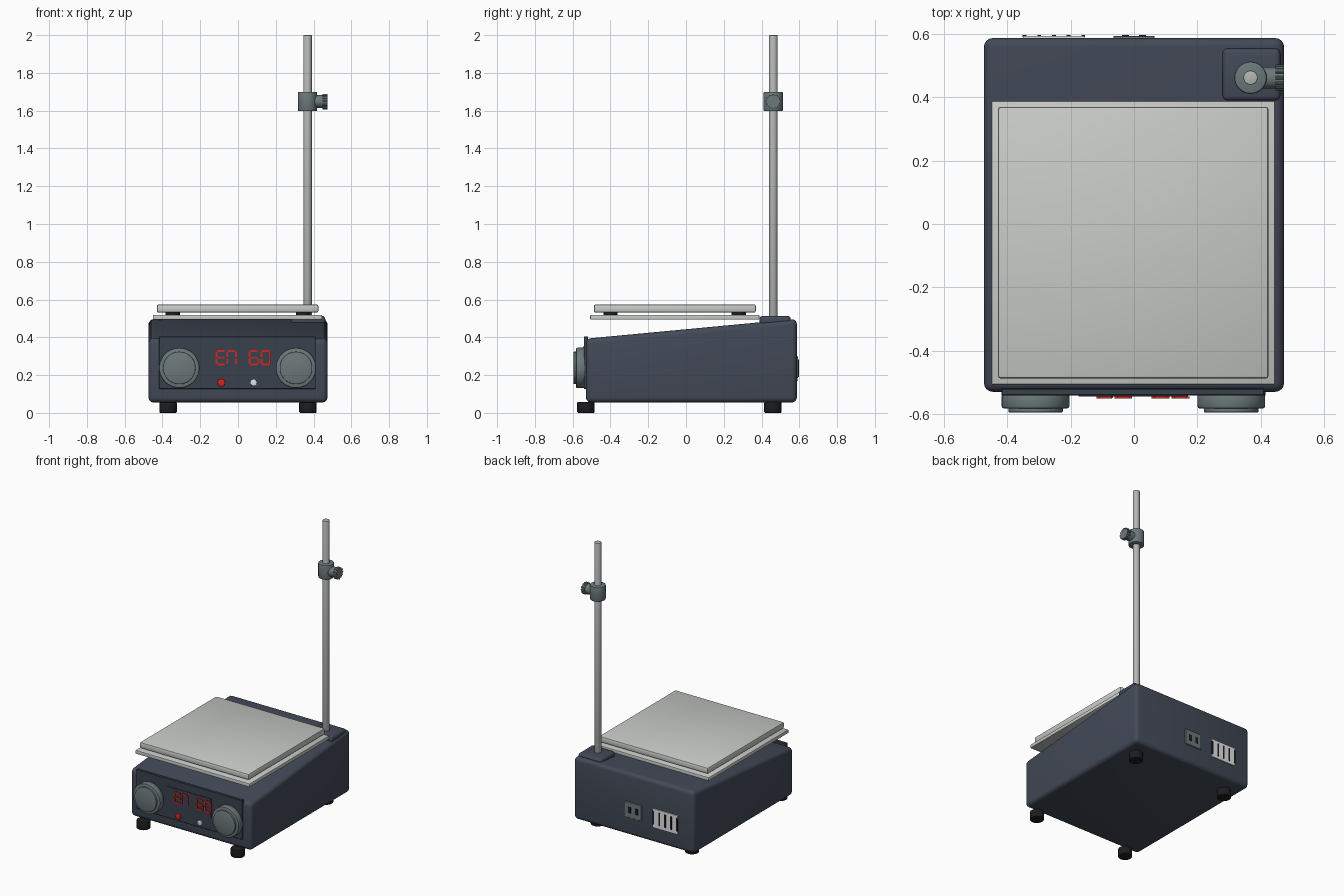
import bpy, bmesh, math
from mathutils import Matrix, Vector

if "Cube" in bpy.data.objects:
    bpy.data.objects.remove(bpy.data.objects["Cube"])


def material(name, rgb):
    m = bpy.data.materials.new(name)
    m.diffuse_color = (*rgb, 1)
    m.use_nodes = True
    m.node_tree.nodes["Principled BSDF"].inputs["Base Color"].default_value = m.diffuse_color
    return m


SLATE = material("slate housing", (0.055, 0.067, 0.095))
PANEL = material("panel navy", (0.042, 0.052, 0.075))
GREY = material("control grey", (0.15, 0.19, 0.195))
PLATE = material("plate light grey", (0.58, 0.60, 0.58))
STEEL = material("rod steel", (0.46, 0.47, 0.47))
BLACK = material("rubber black", (0.012, 0.012, 0.014))
RED = material("indicator red", (0.65, 0.02, 0.015))
WHITE = material("white", (0.75, 0.76, 0.75))


def finish(name, bm, mat, bevel=0.0, segs=3):
    """Bevel the hard edges, make the object and shade it."""
    bmesh.ops.recalc_face_normals(bm, faces=bm.faces[:])
    if bevel:
        hard = [e for e in bm.edges if e.calc_face_angle(0) > math.radians(50)]
        bmesh.ops.bevel(bm, geom=hard, offset=bevel, segments=segs, profile=0.5,
                        affect='EDGES', clamp_overlap=True)
    me = bpy.data.meshes.new(name)
    bm.to_mesh(me)
    bm.free()
    me.materials.append(mat)
    ob = bpy.data.objects.new(name, me)
    bpy.context.collection.objects.link(ob)
    bpy.ops.object.select_all(action='DESELECT')
    ob.select_set(True)
    bpy.context.view_layer.objects.active = ob
    bpy.ops.object.shade_smooth_by_angle(angle=math.radians(35))
    return ob


def box(name, x, y, z, mat, bevel=0.0, segs=2):
    """Box from (min, max) ranges."""
    bm = bmesh.new()
    size = [r[1] - r[0] for r in (x, y, z)]
    mid = [(r[0] + r[1]) / 2 for r in (x, y, z)]
    bmesh.ops.create_cube(bm, size=1, matrix=Matrix.Translation(mid) @ Matrix.Diagonal((*size, 1)))
    return finish(name, bm, mat, bevel, segs)


def rod(name, start, end, r, mat, sides=32, bevel=0.0):
    """Cylinder between two points."""
    a, b = Vector(start), Vector(end)
    turn = (b - a).to_track_quat('Z', 'Y').to_matrix().to_4x4()
    bm = bmesh.new()
    bmesh.ops.create_cone(bm, cap_ends=True, segments=sides, radius1=r, radius2=r,
                          depth=(b - a).length, matrix=Matrix.Translation((a + b) / 2) @ turn)
    return finish(name, bm, mat, bevel, 2)


# Wedge housing: side profile extruded across the width
profile = [(-0.53, 0.055), (0.587, 0.055), (0.587, 0.498), (-0.53, 0.393)]
bm = bmesh.new()
face = bm.faces.new([bm.verts.new((-0.474, y, z)) for y, z in profile])
new = bmesh.ops.extrude_face_region(bm, geom=[face])["geom"]
bmesh.ops.translate(bm, vec=(0.948, 0, 0), verts=[v for v in new if isinstance(v, bmesh.types.BMVert)])
finish("housing", bm, SLATE, 0.028, 4)

# Rubber feet
for x in (-0.37, 0.37):
    for y in (-0.53, 0.46):
        rod("foot", (x, y, 0), (x, y, 0.058), 0.046, BLACK, 24, 0.006)

# Heating plates with spacers
box("lower_plate", (-0.45, 0.445), (-0.507, 0.388), (0.494, 0.519), PLATE, 0.004)
box("upper_plate", (-0.43, 0.425), (-0.488, 0.37), (0.531, 0.574), PLATE, 0.009)
for x in (-0.345, 0.345):
    for y in (-0.4, 0.28):
        rod("plate_spacer", (x, y, 0.517), (x, y, 0.533), 0.038, BLACK, 24)

# Front control panel and display window
box("front_panel", (-0.418, 0.411), (-0.541, -0.52), (0.126, 0.405), PANEL, 0.002, 1)
box("display_window", (-0.176, 0.171), (-0.545, -0.54), (0.215, 0.352), PANEL)

# Control knobs with raised caps
for x in (-0.311, 0.307):
    rod("knob", (x, -0.535, 0.238), (x, -0.583, 0.238), 0.107, GREY, 48, 0.008)
    rod("knob_cap", (x, -0.58, 0.238), (x, -0.595, 0.238), 0.086, GREY, 48, 0.003)

# Display bars: (x, z, horizontal) offsets for the seven positions
BARS = [(0, 0.035, 1), (0, 0, 1), (0, -0.035, 1), (-0.023, 0.018, 0),
        (-0.023, -0.018, 0), (0.023, 0.018, 0), (0.023, -0.018, 0)]
DIGITS = [(-0.09, (0, 1, 2, 3, 4)), (-0.034, (0, 3, 4, 5, 6)),
          (0.084, (0, 1, 2, 3, 4, 6)), (0.147, (0, 2, 3, 4, 5, 6))]
for cx, lit in DIGITS:
    for i in lit:
        dx, dz, flat = BARS[i]
        w, h = (0.019, 0.005) if flat else (0.005, 0.014)
        x, z = cx + dx, 0.292 + dz
        box("display_bar", (x - w, x + w), (-0.551, -0.544), (z - h, z + h), RED)

# Indicator lamps
rod("red_lamp", (-0.088, -0.535, 0.16), (-0.088, -0.551, 0.16), 0.021, RED, 16, 0.004)
rod("white_lamp", (0.083, -0.535, 0.16), (0.083, -0.549, 0.16), 0.018, WHITE, 12, 0.003)

# Support rod on its mount
RX, RY = 0.368, 0.462
box("rod_mount", (0.28, 0.462), (0.39, 0.554), (0.465, 0.513), SLATE, 0.015, 3)
rod("support_rod", (RX, RY, 0.5), (RX, RY, 2.0), 0.0225, STEEL, 24, 0.003)

# Clamp with side screw
rod("clamp_collar", (RX, RY, 1.597), (RX, RY, 1.7), 0.051, GREY, 32, 0.006)
rod("clamp_screw", (RX + 0.03, RY, 1.648), (0.455, RY, 1.648), 0.034, GREY, 24)
rod("clamp_knob", (0.447, RY, 1.648), (0.473, RY, 1.648), 0.036, GREY, 24)
for i in range(12):
    a = i * math.tau / 12
    y, z = RY + 0.036 * math.cos(a), 1.648 + 0.036 * math.sin(a)
    rod("knob_grip", (0.447, y, z), (0.474, y, z), 0.005, GREY, 8)

# Rear power socket
box("power_socket", (-0.065, 0.065), (0.58, 0.594), (0.185, 0.295), GREY, 0.002, 1)
for x in (-0.027, 0.027):
    box("socket_slot", (x - 0.011, x + 0.011), (0.59, 0.597), (0.22, 0.262), BLACK)

# Rear vent with upright slots
box("vent_plate", (-0.35, -0.157), (0.58, 0.594), (0.17, 0.3), WHITE)
for i in range(5):
    x = -0.346 + 0.0465 * i
    box("vent_slot", (x - 0.006, x + 0.006), (0.59, 0.597), (0.19, 0.282), BLACK)
